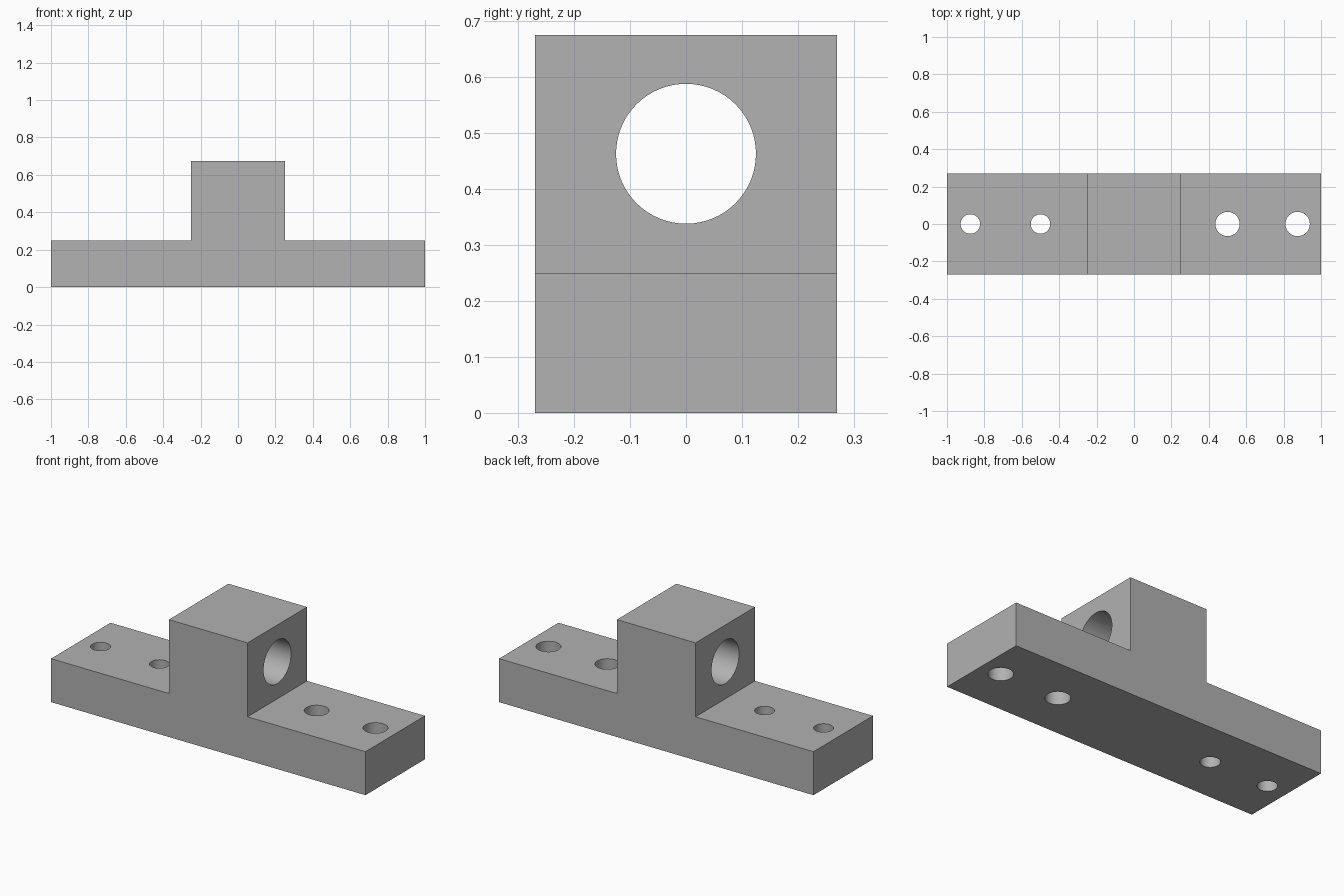
import bpy
import bmesh
import math
from mathutils import Matrix, Vector

if "Cube" in bpy.data.objects:
    bpy.data.objects.remove(bpy.data.objects["Cube"], do_unlink=True)

HALF_LENGTH, HALF_DEPTH = 1.0, 0.27
BASE_HEIGHT, TOTAL_HEIGHT, BLOCK_HALF = 0.25, 0.675, 0.25

grey = bpy.data.materials.new("plain_grey")
grey.use_nodes = True
colour = (0.445, 0.445, 0.445, 1.0)
grey.diffuse_color = colour
grey.node_tree.nodes["Principled BSDF"].inputs["Base Color"].default_value = colour


def add_object(name, bm):
    bmesh.ops.recalc_face_normals(bm, faces=bm.faces)
    mesh = bpy.data.meshes.new(name)
    bm.to_mesh(mesh)
    bm.free()
    mesh.materials.append(grey)
    obj = bpy.data.objects.new(name, mesh)
    bpy.context.collection.objects.link(obj)
    return obj


def add_cylinder(bm, radius, length, matrix):
    bmesh.ops.create_cone(bm, cap_ends=True, segments=64, radius1=radius,
                          radius2=radius, depth=length, matrix=matrix)


# Bracket body: stepped profile extruded through its depth
right_half = [(HALF_LENGTH, 0), (HALF_LENGTH, BASE_HEIGHT),
              (BLOCK_HALF, BASE_HEIGHT), (BLOCK_HALF, TOTAL_HEIGHT)]
outline = right_half + [(-x, z) for x, z in reversed(right_half)]
bm = bmesh.new()
face = bm.faces.new([bm.verts.new((x, -HALF_DEPTH, z)) for x, z in outline])
extruded = bmesh.ops.extrude_face_region(bm, geom=[face])["geom"]
bmesh.ops.translate(bm, vec=Vector((0, 2 * HALF_DEPTH, 0)),
                    verts=[v for v in extruded if isinstance(v, bmesh.types.BMVert)])
bracket = add_object("mounting_bracket", bm)

# Cutters: vertical bolt holes, wider on the left, and the crosswise bore
bm = bmesh.new()
for side, radius in ((-1, 0.052), (1, 0.065)):
    for x in (0.5, 0.875):
        add_cylinder(bm, radius, 0.5, Matrix.Translation((side * x, 0, BASE_HEIGHT / 2)))
add_cylinder(bm, 0.125, 1.0,
             Matrix.Translation((0, 0, 0.463)) @ Matrix.Rotation(math.pi / 2, 4, "Y"))
cutter = add_object("hole_cutter", bm)
cutter.hide_render = True

cut = bracket.modifiers.new("holes", "BOOLEAN")
cut.operation = "DIFFERENCE"
cut.solver = "EXACT"
cut.object = cutter

# Apply the cut, then smooth only the hole walls
bpy.ops.object.select_all(action="DESELECT")
bracket.select_set(True)
bpy.context.view_layer.objects.active = bracket
bpy.ops.object.modifier_apply(modifier=cut.name)
bpy.data.objects.remove(cutter, do_unlink=True)
bpy.ops.object.shade_smooth_by_angle(angle=math.radians(30))
